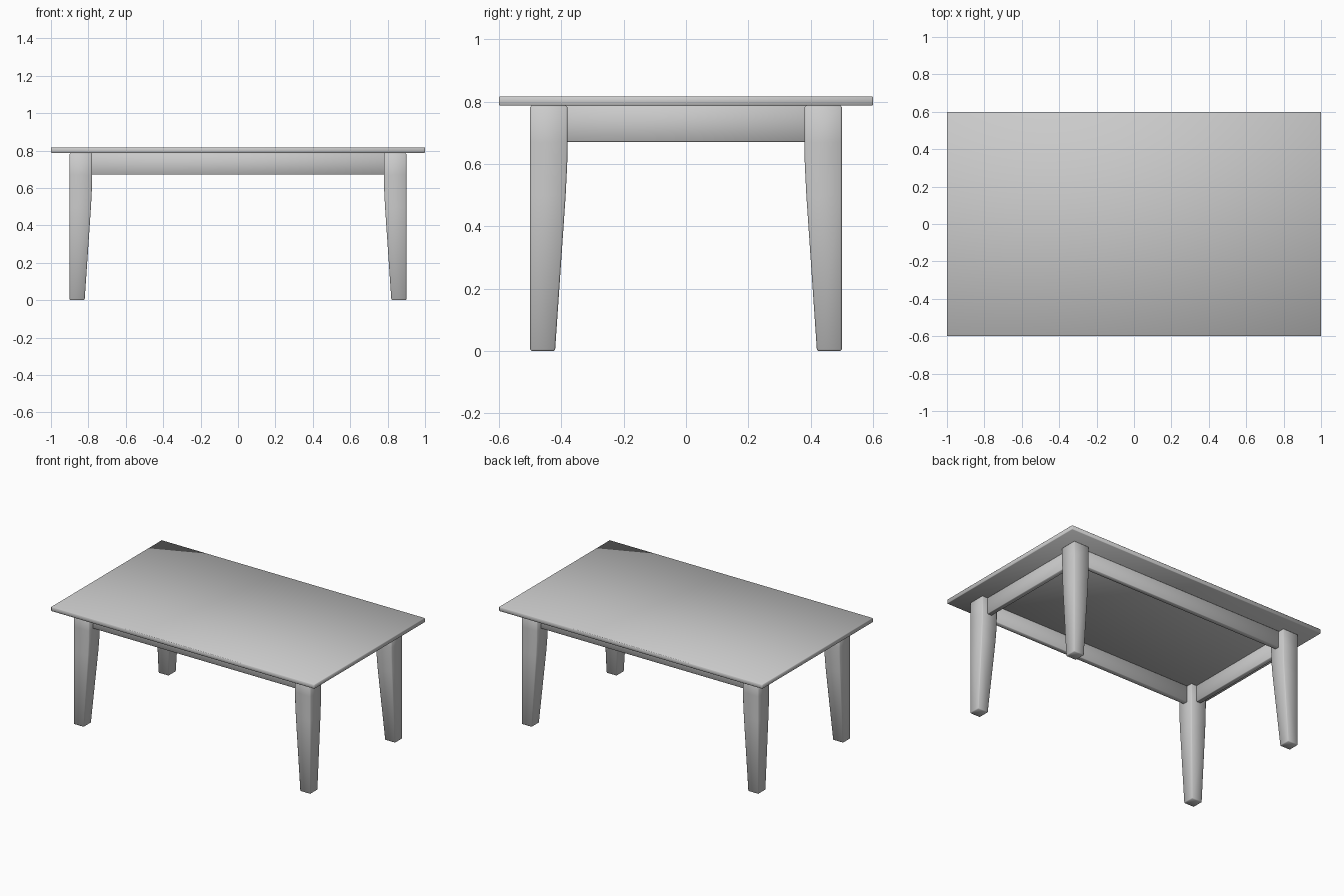
import bpy, bmesh

if "Cube" in bpy.data.objects:
    bpy.data.objects.remove(bpy.data.objects["Cube"])


def finish(name, bm, bevel):
    bmesh.ops.recalc_face_normals(bm, faces=bm.faces)
    mesh = bpy.data.meshes.new(name)
    bm.to_mesh(mesh)
    bm.free()
    mesh.polygons.foreach_set("use_smooth", [True] * len(mesh.polygons))
    obj = bpy.data.objects.new(name, mesh)
    bpy.context.collection.objects.link(obj)
    if bevel:
        mod = obj.modifiers.new("soft_edges", 'BEVEL')
        mod.width = bevel
        mod.segments = 1
        mod.limit_method = 'ANGLE'
        mod.angle_limit = 0.8
    return obj


def box(name, center, size, bevel=0.0):
    bm = bmesh.new()
    bmesh.ops.create_cube(bm, size=1)
    for v in bm.verts:
        v.co = [c + s * k for c, s, k in zip(center, size, v.co)]
    return finish(name, bm, bevel)


def leg(name, sx, sy):
    # square rings: straight outer faces, inner faces tapering to the foot
    rings = [(0, 0.08), (0.5, 0.114), (0.6, 0.119), (0.67, 0.12), (TOP_Z, 0.12)]
    bm = bmesh.new()
    loops = []
    for z, w in rings:
        loops.append([bm.verts.new((sx * (0.9 - a * w), sy * (0.5 - b * w), z))
                      for a, b in ((0, 0), (1, 0), (1, 1), (0, 1))])
    for lo, hi in zip(loops, loops[1:]):
        for i in range(4):
            j = (i + 1) % 4
            bm.faces.new((lo[i], lo[j], hi[j], hi[i]))
    bm.faces.new(loops[0])
    bm.faces.new(loops[-1])
    return finish(name, bm, 0.005)


TOP_Z = 0.787   # underside of the top
T = 0.034       # apron thickness
APRON_Z, APRON_H = 0.729, 0.116

# Table top
box("table_top", (0, 0, 0.802), (2, 1.2, 0.03), 0.003)

# Legs at the four corners
for sy, depth in ((-1, "front"), (1, "back")):
    for sx, side in ((-1, "left"), (1, "right")):
        leg(f"{depth}_{side}_leg", sx, sy)

# Aprons running between the leg centres
for s, depth, side in ((-1, "front", "left"), (1, "back", "right")):
    box(f"{depth}_apron", (0, s * 0.44, APRON_Z), (1.58, T, APRON_H), 0.003)
    box(f"{side}_apron", (s * 0.84, 0, APRON_Z), (T, 0.78, APRON_H), 0.003)
